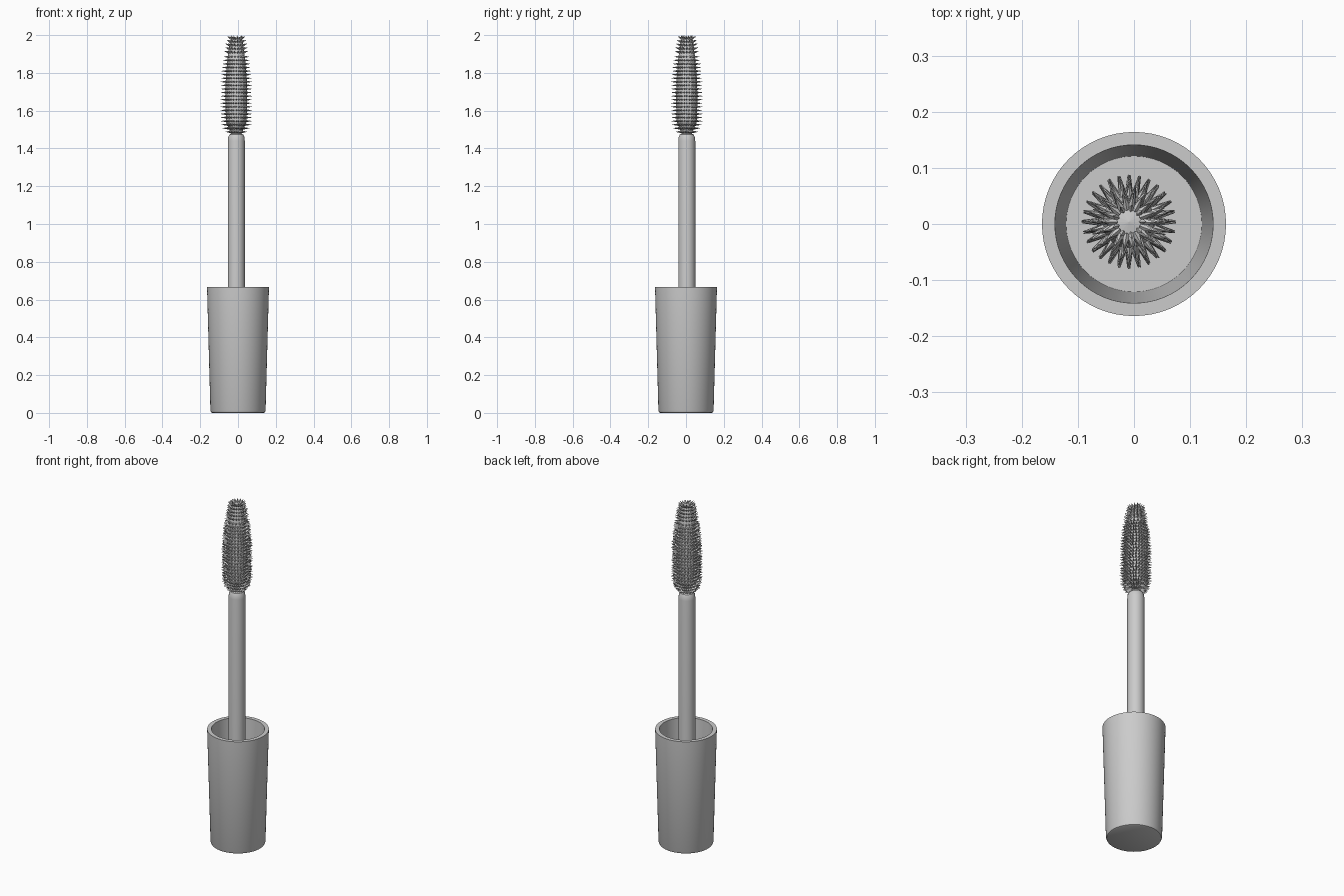
import bpy, bmesh, math, random
from mathutils import Vector, Matrix

random.seed(4)
cube = bpy.data.objects.get("Cube")
if cube:
    bpy.data.objects.remove(cube)

# One plain grey for the whole model
grey = bpy.data.materials.new("light grey")
grey.use_nodes = True
colour = (0.6, 0.6, 0.6, 1)
grey.diffuse_color = colour
grey.node_tree.nodes["Principled BSDF"].inputs["Base Color"].default_value = colour

AXIS = Vector((-0.009, 0.004, 0))


def add_lathe(bm, profile, sides):
    """Revolve (radius, z) points about z, with poles where the radius is 0."""
    rings = []
    for r, z in profile:
        if r == 0:
            rings.append([bm.verts.new((0, 0, z))] * sides)
        else:
            rings.append([bm.verts.new((r * math.cos(math.tau * i / sides),
                                        r * math.sin(math.tau * i / sides), z))
                          for i in range(sides)])
    for low, high in zip(rings, rings[1:]):
        for i in range(sides):
            j = (i + 1) % sides
            corners = list(dict.fromkeys([low[i], low[j], high[j], high[i]]))
            bm.faces.new(corners)


def finish(bm, name, location=(0, 0, 0), smooth=True):
    bmesh.ops.recalc_face_normals(bm, faces=bm.faces)
    mesh = bpy.data.meshes.new(name)
    bm.to_mesh(mesh)
    bm.free()
    mesh.materials.append(grey)
    obj = bpy.data.objects.new(name, mesh)
    obj.location = location
    bpy.context.collection.objects.link(obj)
    if smooth:
        bpy.ops.object.select_all(action='DESELECT')
        obj.select_set(True)
        bpy.context.view_layer.objects.active = obj
        bpy.ops.object.shade_smooth_by_angle(angle=math.radians(35))
    return obj


# Hollow tapered cap, open at the top
bm = bmesh.new()
add_lathe(bm, [(0, 0), (0.136, 0), (0.142, 0.003), (0.146, 0.012), (0.164, 0.667),
               (0.141, 0.667), (0.121, 0.04), (0, 0.04)], 64)
finish(bm, "cap")

# Stem rising from the cap floor, with a rounded shoulder
bm = bmesh.new()
add_lathe(bm, [(0, 0.04), (0.045, 0.04), (0.045, 1.44), (0.043, 1.46),
               (0.037, 1.473), (0.028, 1.478), (0, 1.478)], 24)
finish(bm, "stem", AXIS)

# Faceted brush core
bm = bmesh.new()
add_lathe(bm, [(0, 1.47), (0.026, 1.47), (0.036, 1.5), (0.054, 1.54), (0.058, 1.65),
               (0.056, 1.76), (0.047, 1.87), (0.036, 1.95), (0.028, 1.98), (0, 1.985)], 14)
finish(bm, "brush_core", AXIS, smooth=False)

# Bristles: rings of pointed spikes following the brush outline
OUTLINE = [(1.485, 0.055), (1.51, 0.074), (1.55, 0.082), (1.75, 0.082),
           (1.85, 0.073), (1.92, 0.061), (1.99, 0.045)]


def outline_radius(z):
    for (z0, r0), (z1, r1) in zip(OUTLINE, OUTLINE[1:]):
        if z <= z1:
            return r0 + (r1 - r0) * (z - z0) / (z1 - z0)
    return OUTLINE[-1][1]


def add_spike(bm, root, tip, width):
    way = tip - root
    turn = way.to_track_quat('Z', 'Y').to_matrix().to_4x4()
    bmesh.ops.create_cone(bm, segments=4, radius1=width, radius2=0.0008, depth=way.length,
                          cap_ends=False,
                          matrix=Matrix.Translation((root + tip) / 2) @ turn)


bm = bmesh.new()
ROWS, SPIKES = 27, 28
for row in range(ROWS):
    z = 1.488 + 0.492 * row / (ROWS - 1)
    reach = outline_radius(z)
    count = SPIKES if z < 1.88 else 18
    lift = 0.012 if z > 1.9 else 0
    for i in range(count):
        a = math.tau * i / count + random.uniform(-0.03, 0.03)
        out = Vector((math.cos(a), math.sin(a), 0))
        up = Vector((0, 0, z))
        tip = out * reach * random.uniform(0.96, 1.03) + up + Vector((0, 0, lift))
        add_spike(bm, out * reach * 0.5 + up, tip, 0.0075)

# Short upright bristles closing the tip
for i in range(9):
    a = math.tau * i / 9
    out = Vector((math.cos(a), math.sin(a), 0))
    add_spike(bm, out * 0.018 + Vector((0, 0, 1.965)), out * 0.03 + Vector((0, 0, 1.999)), 0.01)
finish(bm, "bristles", AXIS, smooth=False)
